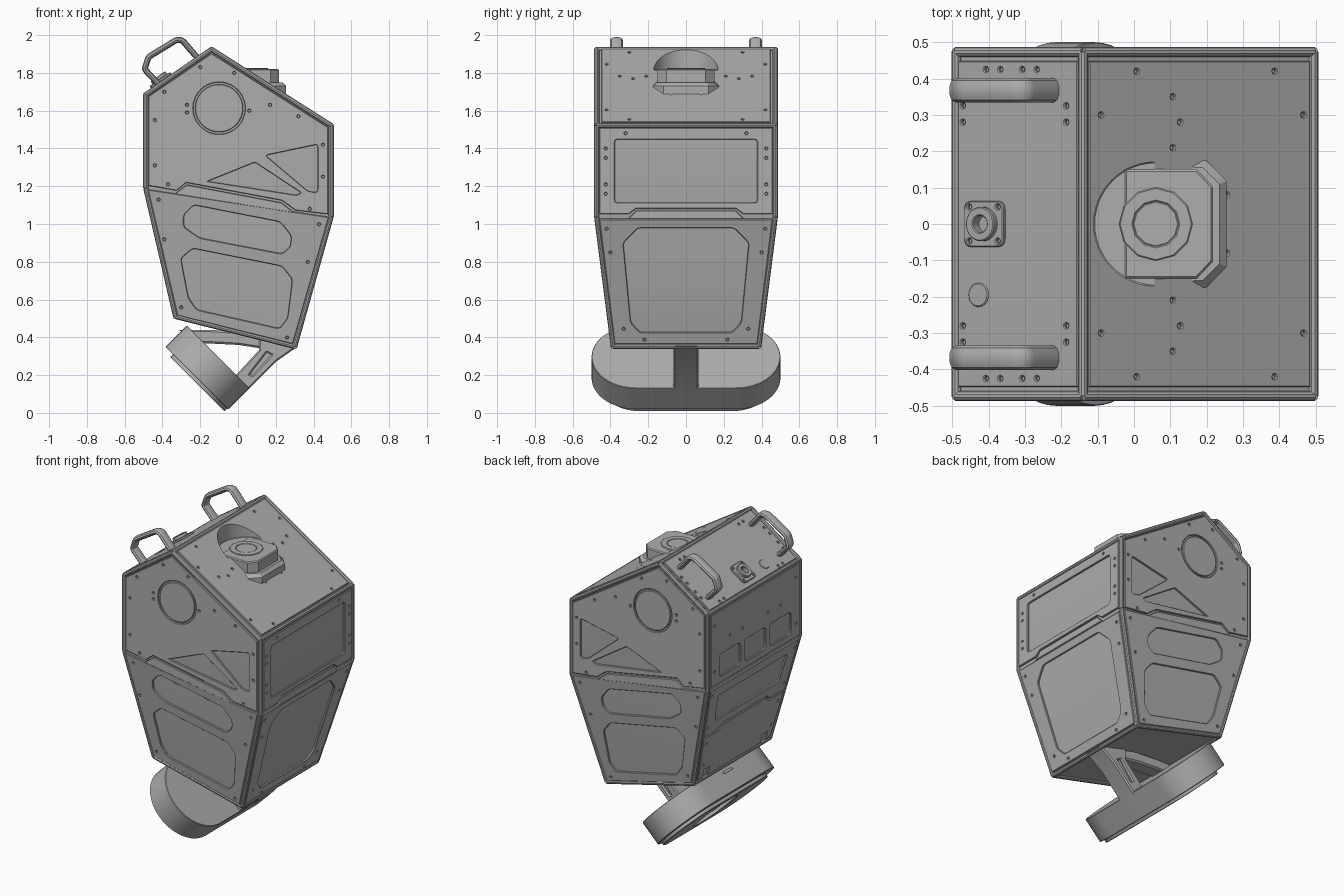
import bpy, bmesh, math
from mathutils import Matrix, Vector

old = bpy.data.objects.get("Cube")
if old:
    bpy.data.objects.remove(old, do_unlink=True)

grey = bpy.data.materials.new("steel_grey")
grey.use_nodes = True
grey.diffuse_color = (0.42, 0.42, 0.42, 1)
grey.node_tree.nodes["Principled BSDF"].inputs["Base Color"].default_value = grey.diffuse_color
parts = []


def add_object(name, mesh):
    obj = bpy.data.objects.new(name, mesh)
    mesh.name = name
    mesh.materials.clear()
    mesh.materials.append(grey)
    bpy.context.scene.collection.objects.link(obj)
    parts.append(obj)
    return obj


def evaluated_mesh(obj):
    graph = bpy.context.evaluated_depsgraph_get()
    return bpy.data.meshes.new_from_object(obj.evaluated_get(graph))


def curve_part(name, curve, loops, closed, matrix):
    """Turn point loops into a bevelled curve and bake it to a clean mesh."""
    for loop in loops:
        spline = curve.splines.new('POLY')
        spline.points.add(len(loop) - 1)
        for point, co in zip(spline.points, loop):
            point.co = (*Vector(co).to_3d(), 1)
        spline.use_cyclic_u = closed
    temp = bpy.data.objects.new(name, curve)
    bpy.context.scene.collection.objects.link(temp)
    mesh = evaluated_mesh(temp)
    bpy.data.objects.remove(temp)
    bm = bmesh.new()
    bm.from_mesh(mesh)
    bm.transform(matrix)
    bmesh.ops.remove_doubles(bm, verts=bm.verts, dist=1e-5)
    bmesh.ops.recalc_face_normals(bm, faces=bm.faces)
    bm.to_mesh(mesh)
    bm.free()
    return add_object(name, mesh)


def plate(name, frame, outline, holes=(), bolts=(), thick=0.014, lift=-0.001, bevel=0.003, both=False):
    """Bevelled sheet with pockets and bolt holes, lying on a frame."""
    curve = bpy.data.curves.new(name, 'CURVE')
    curve.dimensions = '2D'
    curve.fill_mode = 'BOTH'
    curve.extrude = thick / 2 - bevel
    curve.bevel_depth = bevel
    curve.bevel_resolution = 0
    loops = [outline, *holes] + [circle(b, 0.01, 8) for b in bolts]
    shift = Matrix.Translation((0, 0, lift + thick / 2))
    obj = curve_part(name, curve, loops, True, frame @ shift)
    if both:
        mirror = obj.modifiers.new("Mirror", 'MIRROR')
        mirror.use_axis = (False, True, False)
        mirror.use_mirror_merge = False
    return obj


def tubes(name, loops, radius, matrix=Matrix()):
    curve = bpy.data.curves.new(name, 'CURVE')
    curve.dimensions = '3D'
    curve.bevel_depth = radius
    curve.bevel_resolution = 3
    curve.use_fill_caps = True
    return curve_part(name, curve, loops, False, matrix)


def circle(center, radius, count=40):
    turns = [math.tau * i / count for i in range(count)]
    return [(center[0] + radius * math.cos(t), center[1] + radius * math.sin(t)) for t in turns]


def sym(points):
    return points + [(-u, v) for u, v in reversed(points)]


def soft(points, radius=0.02, closed=True):
    """Round the corners of a loop or path."""
    pts = [Vector(p) for p in points]
    out = []
    for i, p in enumerate(pts):
        if not closed and i in (0, len(pts) - 1):
            out.append(p)
            continue
        a = p + (pts[i - 1] - p).normalized() * radius
        b = p + (pts[(i + 1) % len(pts)] - p).normalized() * radius
        out += [a * (1 - t) ** 2 + p * 2 * t * (1 - t) + b * t * t for t in (0, 0.25, 0.5, 0.75, 1)]
    return out


def frame(origin, u, v):
    u, v = Vector(u), Vector(v)
    m = Matrix((u, v, u.cross(v).normalized())).transposed().to_4x4()
    m.translation = origin
    return m


def side_frame(low, high, side):
    """Frame on a side panel: u across, v measured up the panel."""
    a, b = Vector((low[0], 0, low[1])), Vector((high[0], 0, high[1]))
    return frame(a, (0, side, 0), (b - a).normalized())


# Body core
apex, eave_r, waist_r, foot_r = (-0.14, 1.925), (0.493, 1.522), (0.493, 1.04), (0.30, 0.352)
foot_l, waist_l, eave_l = (-0.33, 0.51), (-0.488, 1.19), (-0.488, 1.685)
profile = [apex, eave_r, waist_r, foot_r, foot_l, waist_l, eave_l]
wide, narrow = 0.473, 0.385
ratio = (waist_l[1] - waist_r[1]) / (waist_r[0] - waist_l[0])
tilt_z = (wide - narrow) / ((foot_r[0] - waist_r[0]) * ratio + foot_r[1] - waist_r[1])
tilt_x = tilt_z * ratio
base_y = -wide - tilt_x * waist_r[0] - tilt_z * waist_r[1]
bm = bmesh.new()
rings = []
for sign in (1, -1):
    ring = []
    for x, z in profile:
        y = base_y + tilt_x * x + tilt_z * z if (x, z) in (foot_l, foot_r) else -wide
        ring.append(bm.verts.new((x, sign * y, z)))
    bm.faces.new([ring[i] for i in (0, 1, 2, 5, 6)])
    bm.faces.new(ring[2:6])
    rings.append(ring)
front, back = rings
for i in range(len(profile)):
    bm.faces.new((front[i - 1], front[i], back[i], back[i - 1]))
bmesh.ops.recalc_face_normals(bm, faces=bm.faces)
waist = {ring[i] for ring in rings for i in (2, 5)}
edge_lines = [[v.co.copy() for v in e.verts] for e in bm.edges if not set(e.verts) <= waist]
core_mesh = bpy.data.meshes.new("body_core")
bm.to_mesh(core_mesh)
bm.free()
core = add_object("body_core", core_mesh)
tubes("edge_rails", edge_lines, 0.014)

# Front and back panels
upper = frame((0, -wide, 0), (1, 0, 0), (0, 0, 1))
lower = frame((0, base_y, 0), (1, tilt_x, 0), (0, tilt_z, 1))
ear = (-0.1, 1.613)
plate("upper_face_panel", upper,
      [(-0.14, 1.9), (0.475, 1.51), (0.475, 1.055), (0.305, 1.075), (0.235, 1.127),
       (-0.275, 1.222), (-0.325, 1.18), (-0.47, 1.205), (-0.47, 1.675)],
      [circle(ear, 0.14),
       soft([(0.14, 1.365), (0.425, 1.425), (0.425, 1.165), (0.37, 1.17)]),
       soft([(-0.17, 1.225), (0.09, 1.33), (0.34, 1.165), (0.31, 1.15)], 0.012)],
      [(-0.27, 1.63), (-0.27, 1.59), (0.06, 1.6), (0.17, 1.63), (-0.2, 1.83), (-0.02, 1.8),
       (-0.39, 1.7), (0.32, 1.57), (0.45, 1.42), (0.45, 1.25), (0.38, 1.08), (-0.44, 1.55),
       (-0.44, 1.31), (-0.37, 1.21)], both=True)
plate("round_face_cover", upper, circle(ear, 0.124), both=True)
plate("face_tab", upper, [(-0.33, 1.16), (-0.27, 1.205), (0.23, 1.11), (0.29, 1.062)], both=True)
plate("lower_face_panel", lower, [(-0.473, 1.18), (0.477, 1.035), (0.288, 0.37), (-0.318, 0.52)],
      [soft([(-0.29, 1.05), (-0.235, 1.105), (0.225, 1.015), (0.285, 0.94), (0.28, 0.88),
             (0.235, 0.84), (-0.205, 0.925), (-0.29, 0.985)]),
       soft([(-0.305, 0.82), (-0.24, 0.875), (0.235, 0.78), (0.29, 0.71), (0.265, 0.5),
             (0.22, 0.445), (-0.22, 0.545), (-0.265, 0.61)])],
      [(-0.42, 1.13), (0.43, 1.0), (0.26, 0.4), (-0.3, 0.56), (-0.39, 0.92), (0.37, 0.8)], both=True)

# Right side panels
right_upper = side_frame(waist_r, eave_r, 1)
plate("right_upper_panel", right_upper, sym([(0.265, 0.045), (0.305, 0.015), (0.455, 0.015), (0.455, 0.465)]),
      [soft(sym([(0.38, 0.07), (0.38, 0.41)]))],
      sym([(0.425, 0.12), (0.425, 0.17), (0.425, 0.31), (0.425, 0.36), (0.32, 0.44)]))
plate("right_tab", right_upper, sym([(0.3, -0.01), (0.26, 0.03)]))
plate("right_lower_panel", side_frame(foot_r, waist_r, 1), sym([(0.375, 0.02), (0.455, 0.7)]),
      [soft(sym([(0.245, 0.076), (0.295, 0.133), (0.335, 0.574), (0.255, 0.657)]))],
      sym([(0.33, 0.1), (0.4, 0.52), (0.42, 0.65), (0.22, 0.04)]))

# Left side panels
windows = [[(c - 0.11, 0.05), (c + 0.11, 0.05), (c + 0.11, 0.2), (c - 0.11, 0.2)] for c in (-0.26, 0, 0.26)]
plate("left_upper_panel", side_frame(waist_l, eave_l, -1), sym([(0.455, 0.015), (0.455, 0.48)]),
      [soft(w, 0.03) for w in windows], sym([(0.42, 0.1), (0.42, 0.4), (0.26, 0.28), (0.13, 0.28)]))
left_lower = side_frame(foot_l, waist_l, -1)
plate("left_hatch_panel", left_lower,
      sym([(0.23, 0.375), (0.26, 0.345), (0.415, 0.345), (0.45, 0.685)]),
      [soft(sym([(0.33, 0.43), (0.36, 0.62)]))], sym([(0.39, 0.4), (0.42, 0.64)]))
plate("left_foot_panel", left_lower,
      sym([(0.27, 0.02), (0.27, 0.08), (0.33, 0.08), (0.33, 0.02), (0.37, 0.02),
           (0.41, 0.33), (0.25, 0.33), (0.22, 0.36)]), bolts=sym([(0.37, 0.28), (0.35, 0.12)]))

# Roof panels
roof_r = plate("right_roof_panel", side_frame(eave_r, apex, 1), sym([(0.445, 0.02), (0.445, 0.735)]), [],
               sym([(0.42, 0.134), (0.42, 0.584), (0.3, 0.04), (0.3, 0.7), (0.35, 0.466),
                    (0.28, 0.442), (0.21, 0.466), (0.08, 0.29)]))
roof_left = side_frame(eave_l, apex, -1)
plate("left_roof_panel", roof_left, sym([(0.445, 0.015), (0.445, 0.41)]), [],
      sym([(0.425, v) for v in (0.107, 0.155, 0.228, 0.277)]
          + [(u, v) for u in (0.28, 0.325) for v in (0.03, 0.375)]))

# Sensor recess cut into the roof
sensor = (0.06, 0)
cutter = plate("recess_cutter", Matrix.Translation((0, 0, 1.815)), circle(sensor, 0.168, 48), thick=0.4, lift=0)
cutter.hide_render = True
for obj in (core, roof_r):
    cut = obj.modifiers.new("Recess", 'BOOLEAN')
    cut.operation = 'DIFFERENCE'
    cut.solver = 'EXACT'
    cut.object = cutter
    mesh = evaluated_mesh(obj)
    obj.modifiers.clear()
    obj.data = mesh
parts.remove(cutter)
bpy.data.objects.remove(cutter)

# Sensor pod and its stepped discs
pod_top = Matrix.Translation((0, 0, 1.82))
plate("sensor_pod", pod_top, [(-0.02, -0.145), (0.17, -0.145), (0.212, -0.1), (0.212, 0.1), (0.17, 0.145), (-0.02, 0.145)],
      thick=0.18, lift=-0.18, bevel=0.006)
plate("sensor_pod_skirt", pod_top, [(0.08, -0.16), (0.19, -0.155), (0.235, -0.11), (0.235, 0.11), (0.19, 0.155), (0.08, 0.16)],
      thick=0.13, lift=-0.2, bevel=0.02)
plate("sensor_ring", pod_top, circle(sensor, 0.098, 12), [circle(sensor, 0.066, 12)], thick=0.007)
plate("sensor_lens", pod_top, circle(sensor, 0.06, 12), thick=0.005, bevel=0.001)

# Roof socket and cap
socket = (0, 0.107)
plate("socket_plate", roof_left, soft([(-0.06, 0.045), (0.06, 0.045), (0.06, 0.17), (-0.06, 0.17)]), [circle(socket, 0.042)],
      [(u, v) for u in (-0.047, 0.047) for v in (0.06, 0.155)], lift=0.012)
plate("socket_collar", roof_left, circle(socket, 0.044), [circle(socket, 0.026)], thick=0.045)
plate("roof_cap", roof_left, circle((0.195, 0.083), 0.03), lift=0.003)

# Carry handles
path = [(-0.415, 1.735), (-0.495, 1.82), (-0.473, 1.885), (-0.325, 1.975), (-0.295, 1.973), (-0.215, 1.88)]
path = soft([(x, 0, z) for x, z in path], 0.014, False)
for name, y in (("front_handle", -0.368), ("back_handle", 0.368)):
    tubes(name, [path], 0.017, Matrix.Translation((0, y, 0)) @ Matrix.Diagonal((1, 1.95, 1, 1)))

# Tilted oval foot
slant = math.sqrt(0.5)
foot = frame((-0.105, 0, 0.297), (slant, 0, -slant), (0, 1, 0))


def oval(radius, straight, shift=0):
    arc = [math.pi * i / 24 for i in range(25)]
    half = [(shift + radius * math.cos(t), straight + radius * math.sin(t)) for t in arc]
    return half + [(2 * shift - u, -v) for u, v in half]


plate("foot_block", foot, oval(0.232, 0.265), thick=0.16, lift=-0.16)
plate("foot_sole", foot, oval(0.2, 0.25, 0.025), [circle((0.025, 0), 0.16)], thick=0.025, lift=-0.181)

# Struts between body and foot
mid = frame((0, 0, 0), (1, 0, 0), (0, 0, 1))
plate("rear_strut", mid, [(-0.01, 0.19), (0.05, 0.13), (0.2, 0.28), (0.3, 0.35), (0.12, 0.41), (0.12, 0.33)],
      [soft([(0.05, 0.2), (0.08, 0.19), (0.19, 0.31), (0.15, 0.33)], 0.01)], thick=0.13, lift=-0.065, bevel=0.008)
plate("rear_strut_web", mid, [(0.02, 0.18), (0.08, 0.18), (0.2, 0.3), (0.14, 0.35)], thick=0.1, lift=-0.05)
plate("front_arm", mid, [(-0.28, 0.43), (-0.2, 0.38), (0, 0.37), (0.2, 0.34), (0.2, 0.4), (0, 0.42), (-0.15, 0.43)],
      thick=0.1, lift=-0.05, bevel=0.01)

# Smooth the round parts and keep hard edges
bpy.ops.object.select_all(action='DESELECT')
for obj in parts:
    obj.select_set(True)
bpy.context.view_layer.objects.active = core
bpy.ops.object.shade_smooth_by_angle(angle=math.radians(30))
